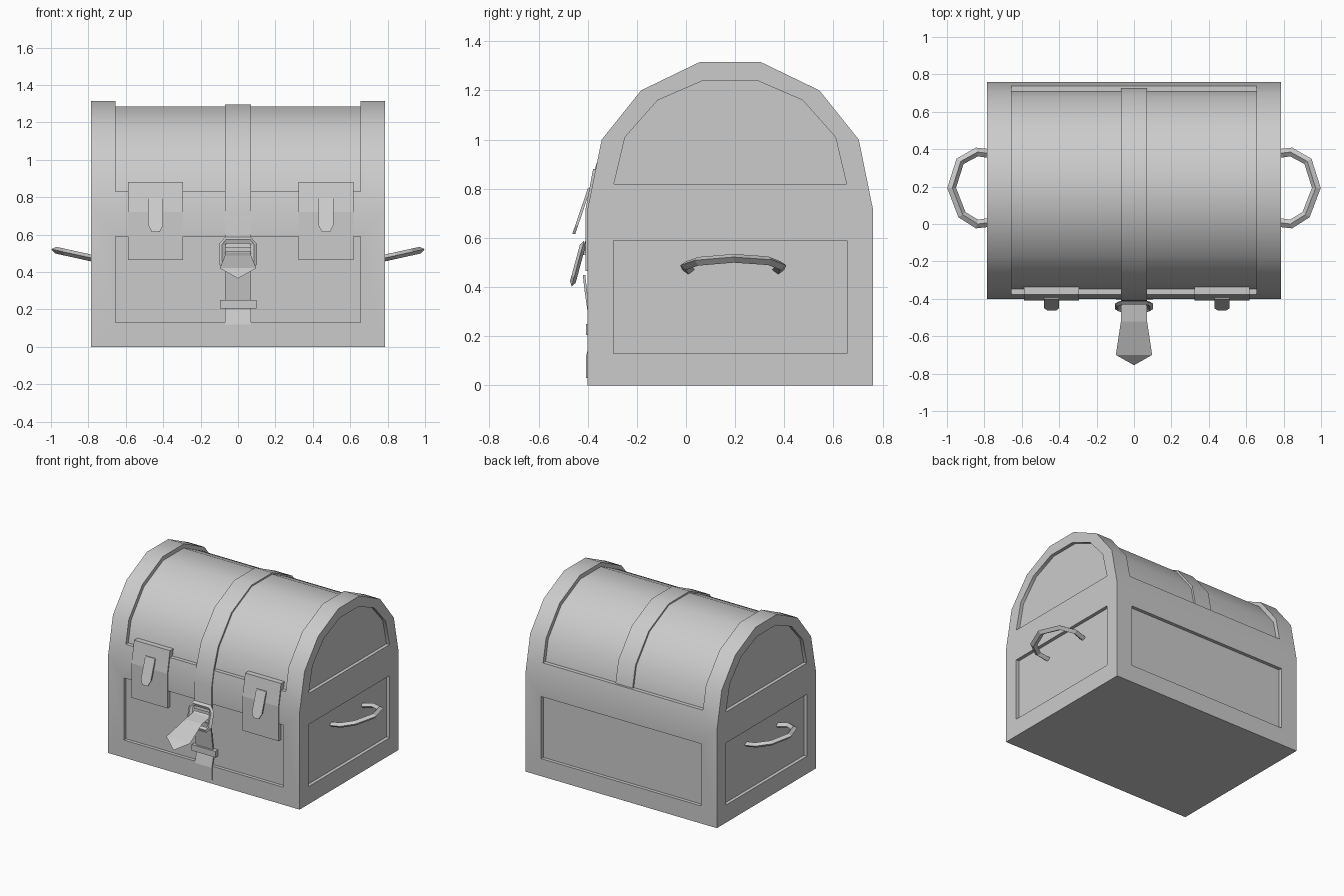
import bpy, bmesh, math
from mathutils import Vector

if "Cube" in bpy.data.objects:
    bpy.data.objects.remove(bpy.data.objects["Cube"])

CY = 0.18          # chest depth centre


def finish(bm, name, smooth=None):
    bmesh.ops.recalc_face_normals(bm, faces=bm.faces)
    me = bpy.data.meshes.new(name)
    bm.to_mesh(me)
    bm.free()
    ob = bpy.data.objects.new(name, me)
    bpy.context.collection.objects.link(ob)
    if smooth:
        shade(ob, smooth)
    return ob


def shade(ob, angle):
    bpy.ops.object.select_all(action='DESELECT')
    ob.select_set(True)
    bpy.context.view_layer.objects.active = ob
    bpy.ops.object.shade_smooth_by_angle(angle=math.radians(angle))


def prism(name, pts, a, b, axis='x', smooth=None):
    """Extrude a 2D outline: (y, z) along x, or (x, z) along y."""
    bm = bmesh.new()
    place = (lambda u, v: (a, u, v)) if axis == 'x' else (lambda u, v: (u, a, v))
    face = bm.faces.new([bm.verts.new(place(u, v)) for u, v in pts])
    ext = bmesh.ops.extrude_face_region(bm, geom=[face])
    move = (b - a, 0, 0) if axis == 'x' else (0, b - a, 0)
    bmesh.ops.translate(bm, vec=move,
                        verts=[g for g in ext['geom'] if isinstance(g, bmesh.types.BMVert)])
    return finish(bm, name, smooth)


def rect(u0, u1, v0, v1):
    return [(u0, v0), (u1, v0), (u1, v1), (u0, v1)]


def arch(half):
    """Mirror a half outline (half width, z) about the depth centre."""
    return [(CY - w, z) for w, z in half] + [(CY + w, z) for w, z in reversed(half)]


def sweep(name, path, normal, w, h, closed=False):
    """Diamond section swept along a planar path."""
    bm = bmesh.new()
    path = [Vector(p) for p in path]
    n, normal = len(path), Vector(normal).normalized()
    rings = []
    for i, p in enumerate(path):
        q, r = ((path[i - 1], path[(i + 1) % n]) if closed
                else (path[max(i - 1, 0)], path[min(i + 1, n - 1)]))
        side = (r - q).normalized().cross(normal)
        rings.append([bm.verts.new(p + o) for o in
                      (side * w, normal * h, -side * w, -normal * h)])
    for i in range(n if closed else n - 1):
        a, b = rings[i], rings[(i + 1) % n]
        for k in range(4):
            bm.faces.new((a[k], a[(k + 1) % 4], b[(k + 1) % 4], b[k]))
    if not closed:
        bm.faces.new(rings[0])
        bm.faces.new(rings[-1])
    return finish(bm, name)


# Chest shell: box with arched lid
outer = [(0.58, 0.72), (0.523, 1.0), (0.363, 1.2), (0.125, 1.315)]
chest = prism("chest", arch([(0.58, 0)] + outer), -0.785, 0.785)

# Recess cutters: lid band, front, back and end panels
inner = [(0.528, 0.83), (0.496, 0.985), (0.346, 1.175), (0.12, 1.285)]
beyond = [(0.8, 0.83), (0.8, 1.5)]
cutters = [prism("cut_lid", arch(beyond) + arch(inner)[::-1], -0.655, 0.655)]
for a, b in ((-0.5, -0.375), (0.735, 0.9)):
    cutters.append(prism("cut_panel", rect(-0.655, 0.655, 0.13, 0.59), a, b, 'y'))
end_lid = arch([(0.473, 0.82), (0.428, 1.01), (0.295, 1.16), (0.11, 1.24)])
for s in (-1, 1):
    for outline in (rect(-0.295, 0.655, 0.13, 0.59), end_lid):
        cutters.append(prism("cut_end", outline, s * 0.76, s * 0.9))
for c in cutters:
    c.hide_render = True
    mod = chest.modifiers.new("recess", 'BOOLEAN')
    mod.operation, mod.solver, mod.object = 'DIFFERENCE', 'EXACT', c
    bpy.context.view_layer.objects.active = chest
    bpy.ops.object.modifier_apply(modifier=mod.name)
    bpy.data.objects.remove(c)
shade(chest, 35)

# Latch plates and their hanging tongues
plate = [(-0.37, 0.465), (-0.408, 0.465), (-0.408, 0.72),
         (-0.378, 0.88), (-0.335, 0.88), (-0.37, 0.72)]
for cx, side in ((-0.44, "left"), (0.47, "right")):
    prism("latch_plate_" + side, plate, cx - 0.147, cx + 0.147)
    w = 0.04
    tongue = prism("latch_tongue_" + side,
                   [(cx - w, 0.80), (cx - w, 0.65), (cx - 0.022, 0.615),
                    (cx + 0.022, 0.615), (cx + w, 0.65), (cx + w, 0.80)], -0.40, -0.388, 'y')
    for v in tongue.data.vertices:          # lean outward towards the tip
        v.co.y -= (0.80 - v.co.z) * 0.34

# Strap over the lid
over = [(-0.418, 0.53), (-0.408, 0.60), (-0.408, 0.72), (-0.382, 0.85), (-0.333, 0.99),
        (-0.175, 1.184), (0.057, 1.296), (0.303, 1.296), (0.535, 1.184), (0.692, 0.99), (0.725, 0.832)]
under = [(CY + (y - CY) * 0.975, 0.72 + (z - 0.72) * 0.975) for y, z in reversed(over)]
prism("lid_strap", over + under, -0.07, 0.07, smooth=35)

# Strap on the body, sagging into the front panel
low = [(-0.406, 0.03), (-0.406, 0.12), (-0.386, 0.20), (-0.412, 0.38), (-0.42, 0.45)]
prism("body_strap", low + [(y + 0.01, z) for y, z in reversed(low)], -0.07, 0.07)
prism("strap_keeper", rect(-0.407, -0.375, 0.205, 0.25), -0.095, 0.10)

# Buckle frame, tilted
frame = [(-0.065, 0.57), (0.065, 0.57), (0.085, 0.545), (0.085, 0.445),
         (0.065, 0.42), (-0.065, 0.42), (-0.085, 0.445), (-0.085, 0.545)]
sweep("buckle", [(x, -0.42 - (0.57 - z) * 0.27, z) for x, z in frame],
      (0, 1, -0.27), 0.018, 0.012, closed=True)

# Loose strap end: a thin sheet widening to a point
bm = bmesh.new()
prev = None
for y, z, w in ((-0.41, 0.51, 0.07), (-0.43, 0.502, 0.07), (-0.52, 0.488, 0.07), (-0.70, 0.42, 0.097)):
    row = [bm.verts.new((-w, y, z)), bm.verts.new((w, y, z))]
    if prev:
        bm.faces.new((prev[0], prev[1], row[1], row[0]))
    prev = row
bm.faces.new((prev[0], prev[1], bm.verts.new((0, -0.755, 0.365))))
finish(bm, "strap_end")

# Side handles
loop = [(0.76, 0.375), (0.84, 0.385), (0.93, 0.335), (0.975, 0.193),
        (0.92, 0.05), (0.84, 0.0), (0.76, 0.01)]
for s, side in ((1, "right"), (-1, "left")):
    sweep("handle_" + side, [(s * x, y, 0.475 + (x - 0.785) * 0.22) for x, y in loop],
          (-s * 0.22, 0, 1), 0.024, 0.018)
